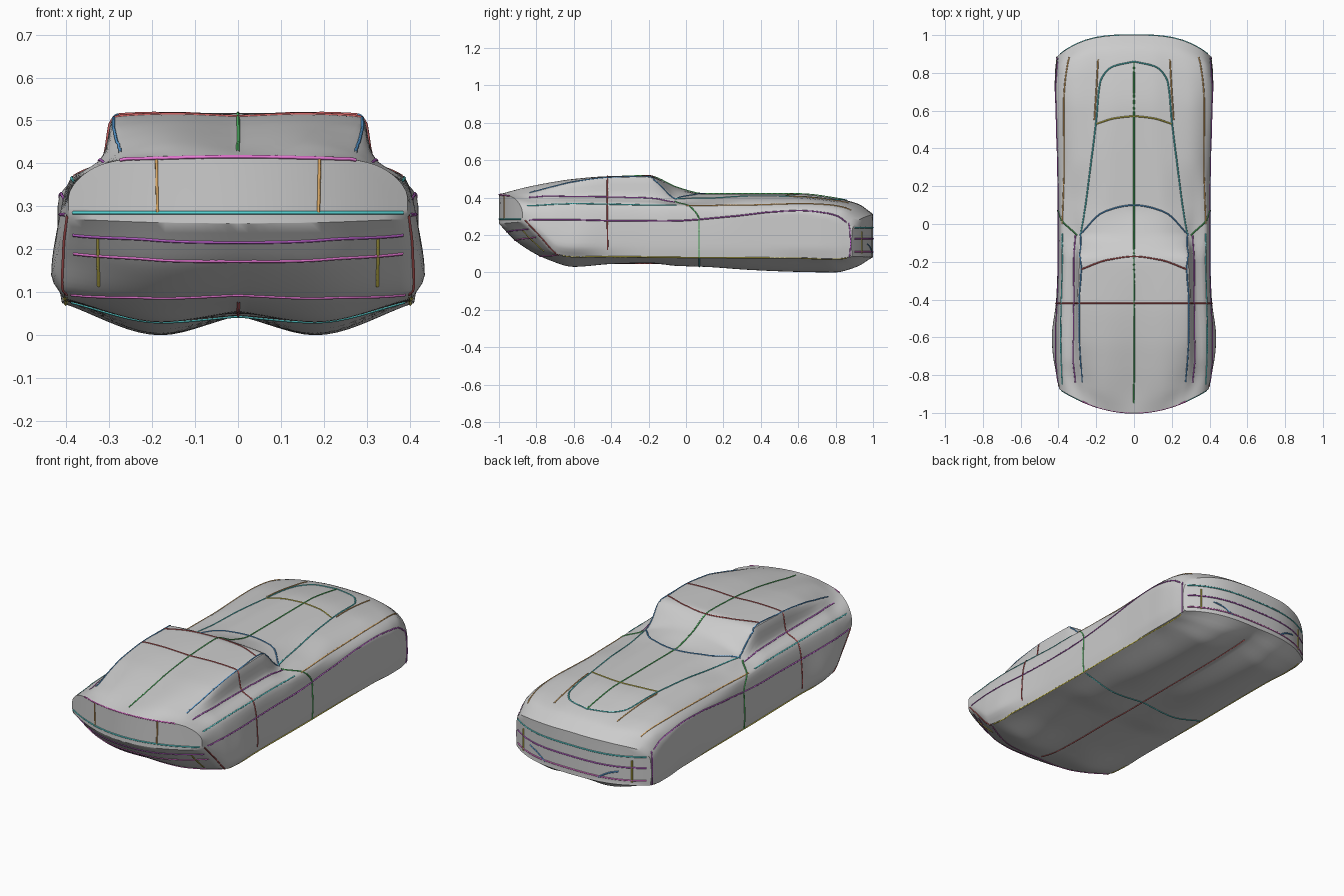
import bpy, bmesh
from math import radians
from mathutils import Vector
from mathutils.bvhtree import BVHTree

if "Cube" in bpy.data.objects:
    bpy.data.objects.remove(bpy.data.objects["Cube"])


def smooth(ts, vs, t):
    """Shape-preserving cubic through (ts, vs): no overshoot."""
    n = len(ts)
    d = [(vs[i + 1] - vs[i]) / (ts[i + 1] - ts[i]) for i in range(n - 1)]
    m = [d[0]] + [2 * a * b / (a + b) if a * b > 0 else 0
                  for a, b in zip(d, d[1:])] + [d[-1]]
    i = 0
    while i < n - 2 and t > ts[i + 1]:
        i += 1
    h = ts[i + 1] - ts[i]
    u = (t - ts[i]) / h
    return ((2*u**3 - 3*u*u + 1) * vs[i] + (u**3 - 2*u*u + u) * h * m[i]
            + (3*u*u - 2*u**3) * vs[i + 1] + (u**3 - u*u) * h * m[i + 1])


def resample(pts, count):
    """Smooth curve through 3D points, evenly spaced by chord length."""
    ts = [0]
    for a, b in zip(pts, pts[1:]):
        ts.append(ts[-1] + max((Vector(b) - Vector(a)).length, 1e-5))
    return [Vector([smooth(ts, [p[k] for p in pts], ts[-1] * i / (count - 1))
                    for k in range(3)]) for i in range(count)]


def warp(p):
    """Round the ends off in plan."""
    s = min(max((abs(p.y) - 0.55) / 0.45, 0), 1)
    s = s * s * (3 - 2 * s)
    x = abs(p.x) / 0.41
    p.y += -0.115 * s * x**3 if p.y > 0 else 0.135 * s * x**2
    return p


# Lengthwise rails of the shell: half width and height at each station
Y = [-1, -.9, -.75, -.6, -.4, -.2, -.05, .1, .35, .6, .8, .92, 1]
underside = [
    ([0] * 13,
     [.26, .16, .08, .055, .05, .05, .045, .045, .045, .045, .05, .06, .08]),
    ([.17, .18, .18, .18, .18, .18, .18, .18, .18, .18, .18, .17, .16],
     [.262, .155, .07, .03, .045, .05, .035, .03, .013, .003, 0, .03, .082]),
    ([.385, .40, .405, .405, .40, .40, .40, .40, .40, .405, .41, .41, .405],
     [.27, .19, .10, .085, .08, .08, .08, .08, .08, .08, .075, .075, .085])]
flank = [
    ([.395, .415, .43, .435, .412, .405, .405, .405, .405, .415, .42, .418, .41],
     [.29, .22, .15, .14, .14, .14, .14, .14, .14, .14, .14, .14, .14]),
    ([.395, .405, .415, .415, .405, .40, .40, .40, .405, .415, .42, .415, .405],
     [.32, .30, .28, .28, .28, .275, .275, .285, .31, .32, .30, .27, .23]),
    ([.375, .385, .39, .39, .385, .38, .385, .385, .37, .375, .38, .38, .36],
     [.36, .355, .36, .365, .365, .36, .355, .35, .36, .365, .355, .335, .28])]
upper = [
    ([.31, .32, .325, .32, .315, .315, .31, .32, .30, .30, .29, .28, .27],
     [.40, .395, .405, .405, .405, .40, .375, .375, .395, .395, .38, .355, .30]),
    ([.22, .27, .285, .29, .29, .285, .27, .24, .21, .20, .19, .18, .18],
     [.415, .425, .455, .485, .508, .512, .40, .40, .41, .405, .385, .36, .308]),
    ([.12, .15, .15, .15, .15, .15, .14, .13, .11, .10, .10, .10, .10],
     [.418, .448, .478, .5, .515, .517, .44, .42, .42, .418, .395, .365, .31]),
    ([0] * 13,
     [.42, .435, .464, .49, .51, .517, .455, .42, .42, .42, .397, .367, .312])]
rails = underside + flank + upper


def section(y):
    pts = [(smooth(Y, xs, y), y, smooth(Y, zs, y)) for xs, zs in rails]
    half = resample(pts[:3], 17) + resample(pts[2:], 37)[1:]  # crisp sill
    half[0].x = half[-1].x = 0
    return half


# Car body shell: lofted sections plus gridded end caps
bm = bmesh.new()
NY = 96
halves = [section(-1 + 2 * i / NY) for i in range(NY + 1)]
rings = []
for h in halves:
    loop = h + [Vector((-p.x, p.y, p.z)) for p in h[-2:0:-1]]
    rings.append([bm.verts.new(p) for p in loop])
for a, b in zip(rings, rings[1:]):
    for j in range(len(a)):
        k = (j + 1) % len(a)
        bm.faces.new((a[j], a[k], b[k], b[j]))
for h in (halves[0], halves[-1]):
    grid = [[bm.verts.new((p.x * f / 8, p.y, p.z)) for f in range(-8, 9)] for p in h]
    for r, q in zip(grid, grid[1:]):
        for f in range(16):
            bm.faces.new((r[f], r[f + 1], q[f + 1], q[f]))
bmesh.ops.remove_doubles(bm, verts=bm.verts, dist=1e-5)
for v in bm.verts:
    v.co = warp(v.co.copy())
bmesh.ops.recalc_face_normals(bm, faces=bm.faces)
tree = BVHTree.FromBMesh(bm)
mesh = bpy.data.meshes.new("car_body")
bm.to_mesh(mesh)
bm.free()
body = bpy.data.objects.new("car_body", mesh)
bpy.context.collection.objects.link(body)
bpy.context.view_layer.objects.active = body
body.select_set(True)
bpy.ops.object.shade_smooth_by_angle(angle=radians(40))

COLORS = dict(green=(.1, .6, .15), red=(.6, .12, .12), blue=(.1, .35, .7),
              purple=(.5, .12, .6), teal=(.1, .65, .65), ochre=(.75, .65, .1),
              orange=(.8, .45, .15), magenta=(.85, .2, .7))
mats = {}
for key, c in COLORS.items():
    mats[key] = bpy.data.materials.new(key + "_line")
    mats[key].diffuse_color = (*c, 1)


def line(name, color, pts, mirror=False):
    """Thin style line snapped onto the body shell."""
    cu = bpy.data.curves.new(name, 'CURVE')
    cu.dimensions = '3D'
    cu.bevel_depth = 0.004
    cu.bevel_resolution = 0
    for s in ((1, -1) if mirror else (1,)):
        path = [tree.find_nearest(Vector((p.x * s, p.y, p.z)))[0]
                for p in resample(pts, 60)]
        sp = cu.splines.new('POLY')
        sp.points.add(len(path) - 1)
        for q, p in zip(sp.points, path):
            q.co = (*p, 1)
    cu.materials.append(mats[color])
    bpy.context.collection.objects.link(bpy.data.objects.new(name, cu))


# Centre and cross lines
line("top_centre_line", "green", [(0, -.95, .43), (0, -.6, .5), (0, -.2, .52), (0, .08, .43), (0, .5, .43), (0, .86, .39)])
line("floor_centre_line", "red", [(0, -.75, .06), (0, 0, .04), (0, .9, .05)])
line("floor_cross_line", "teal", [(-.39, .07, .07), (-.18, .07, .02), (0, .07, .04), (.18, .07, .02), (.39, .07, .07)])
line("roof_cross_line", "red", [(-.30, -.42, .48), (-.27, -.42, .52), (0, -.42, .52), (.27, -.42, .52), (.30, -.42, .48)])
# Cabin outline
line("windscreen_top", "red", [(-.28, -.24, .515), (-.14, -.19, .52), (0, -.17, .52), (.14, -.19, .52), (.28, -.24, .515)])
line("windscreen_base", "blue", [(-.28, -.06, .38), (-.17, .06, .43), (0, .10, .43), (.17, .06, .43), (.28, -.06, .38)])
line("roof_rail", "blue", [(.28, -.84, .44), (.29, -.6, .485), (.29, -.4, .51), (.28, -.24, .515), (.28, -.06, .39)], True)
line("window_base", "purple", [(.31, -.84, .4), (.32, -.5, .405), (.32, -.2, .4), (.31, -.06, .375)], True)
# Bonnet and wings
line("bonnet_bulge", "teal", [(.28, -.06, .39), (.25, .15, .4), (.2, .55, .41), (.18, .75, .4), (.12, .83, .39), (0, .86, .385)], True)
line("bonnet_arc", "ochre", [(-.2, .53, .41), (-.1, .56, .42), (0, .57, .43), (.1, .56, .42), (.2, .53, .41)])
line("bonnet_edge", "orange", [(.21, .55, .41), (.2, .7, .4), (.19, .87, .37)], True)
line("wing_crest", "orange", [(.38, .0, .355), (.37, .3, .36), (.37, .65, .365), (.34, .88, .33)], True)
line("rear_crest", "teal", [(.385, -.85, .36), (.385, -.5, .365), (.38, -.05, .36)], True)
# Flanks
line("waist_line", "purple", [(.4, -.84, .28), (.4, -.1, .275), (.4, .25, .3), (.42, .6, .335), (.42, .8, .31), (.41, .86, .27)], True)
line("sill_line", "ochre", [(.4, -.66, .09), (.4, 0, .08), (.4, .86, .075)], True)
line("door_front", "green", [(.3, -.06, .38), (.38, .02, .35), (.4, .07, .28), (.4, .07, .08)], True)
line("door_rear", "red", [(.3, -.42, .48), (.32, -.42, .405), (.39, -.42, .36), (.41, -.42, .28), (.41, -.42, .12)], True)
line("rear_corner", "red", [(.395, -.86, .28), (.41, -.79, .2), (.4, -.68, .09)], True)
line("nose_corner", "purple", [(.41, .875, .27), (.415, .88, .15), (.41, .875, .08)], True)
# End panels
for sign, tag, rows in ((-1, "tail", [(.285, .99), (.225, .95), (.18, .91), (.09, .79)]),
                        (1, "nose", [(.24, 1), (.18, 1), (.11, 1)])):
    for i, (z, y) in enumerate(rows):
        line(f"{tag}_bar_{i + 1}", ("teal", "purple", "magenta", "magenta")[i],
             [(-.39, sign * (y - .1), z), (-.2, sign * (y - .02), z), (0, sign * y, z),
              (.2, sign * (y - .02), z), (.39, sign * (y - .1), z)])
line("tail_panel_side", "orange", [(.19, -.97, .41), (.19, -.98, .285)], True)
line("tail_panel_top", "magenta", [(-.28, -.95, .41), (0, -1, .416), (.28, -.95, .41)])
line("tail_upright", "ochre", [(.33, -.88, .22), (.33, -.77, .1)], True)
line("nose_upright", "ochre", [(.33, .94, .22), (.33, .94, .1)], True)
line("nose_vent", "blue", [(.27, .97, .155), (.22, .98, .14), (.16, .99, .105)], True)

for m in bpy.data.materials:
    if m.users and not m.is_grease_pencil:
        m.use_nodes = True
        m.node_tree.nodes["Principled BSDF"].inputs["Base Color"].default_value = m.diffuse_color
